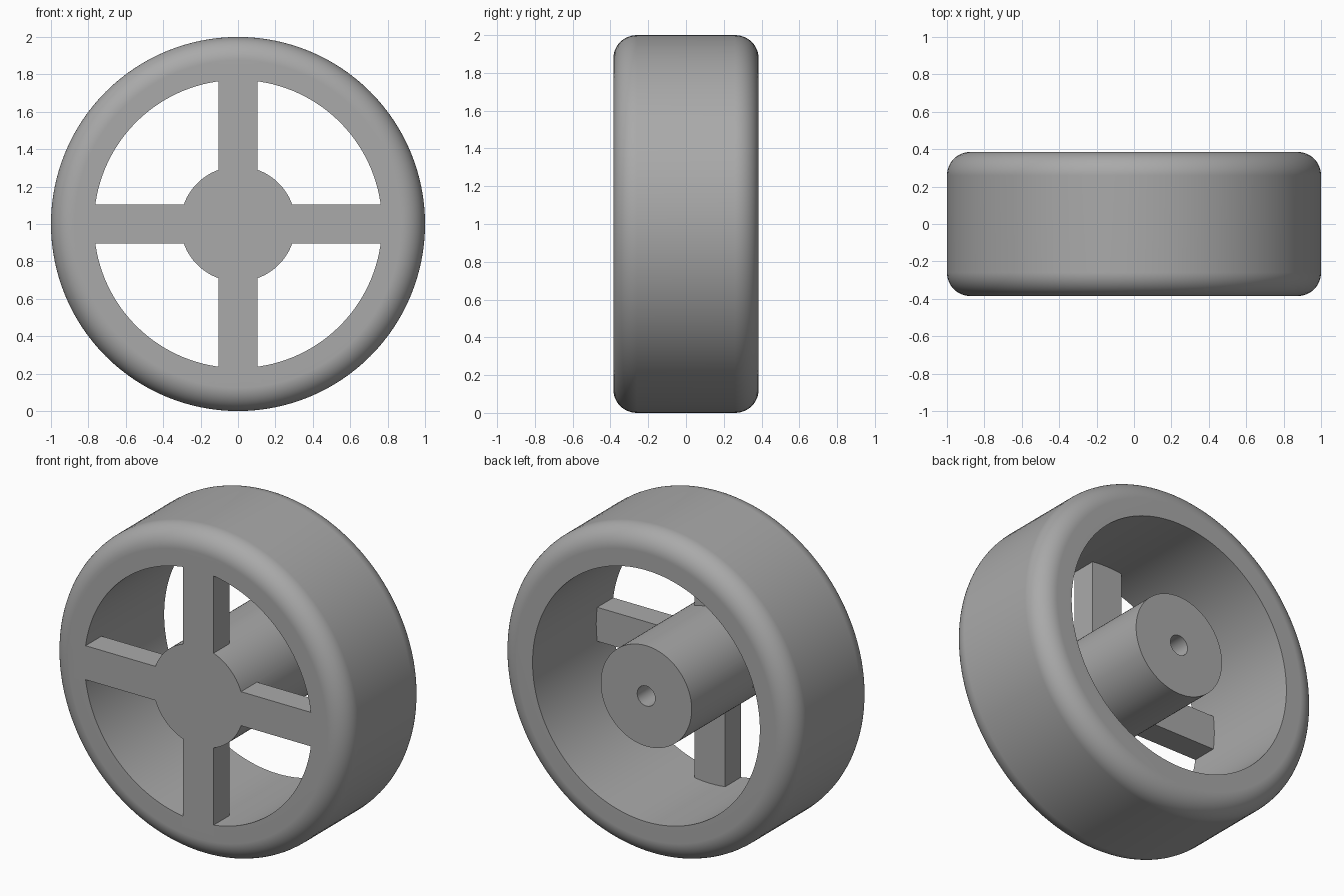
import bpy
import bmesh
import math

if "Cube" in bpy.data.objects:
    bpy.data.objects.remove(bpy.data.objects["Cube"], do_unlink=True)

HALF_WIDTH = 0.385
RIM_OUTER, RIM_INNER, FILLET = 1.0, 0.77, 0.125
HUB_RADIUS, BORE_RADIUS, BORE_DEPTH = 0.308, 0.061, 0.5
SPOKE_WIDTH, SPOKE_DEPTH = 0.208, 0.154
SEGMENTS = 128

grey = bpy.data.materials.new("plain grey")
grey.use_nodes = True
colour = (0.4, 0.4, 0.4, 1)
grey.diffuse_color = colour
grey.node_tree.nodes["Principled BSDF"].inputs["Base Color"].default_value = colour


def add_object(name, bm):
    bmesh.ops.recalc_face_normals(bm, faces=bm.faces)
    mesh = bpy.data.meshes.new(name)
    bm.to_mesh(mesh)
    bm.free()
    mesh.materials.append(grey)
    obj = bpy.data.objects.new(name, mesh)
    bpy.context.collection.objects.link(obj)
    obj.location.z = RIM_OUTER
    return obj


def lathe(name, profile, closed):
    """Spin (radius, y) points around the wheel axis."""
    bm = bmesh.new()
    verts = [bm.verts.new((r, y, 0)) for r, y in profile]
    pairs = list(zip(verts, verts[1:]))
    if closed:
        pairs.append((verts[-1], verts[0]))
    edges = [bm.edges.new(p) for p in pairs]
    bmesh.ops.spin(bm, geom=verts + edges, cent=(0, 0, 0), axis=(0, 1, 0),
                   angle=math.tau, steps=SEGMENTS, use_merge=True)
    bmesh.ops.remove_doubles(bm, verts=bm.verts, dist=0.0001)
    return add_object(name, bm)


def bar(name, size_x, size_z):
    """Spoke pair across the wheel, flush with the front."""
    bm = bmesh.new()
    bmesh.ops.create_cube(bm, size=1)
    bmesh.ops.scale(bm, vec=(size_x, SPOKE_DEPTH, size_z), verts=bm.verts)
    bmesh.ops.translate(bm, vec=(0, SPOKE_DEPTH / 2 - HALF_WIDTH, 0), verts=bm.verts)
    return add_object(name, bm)


# Rim: straight inner wall, rounded outer shoulders
rim_profile = [(RIM_INNER, -HALF_WIDTH)]
for start, side in ((-90, -1), (0, 1)):
    for i in range(13):
        a = math.radians(start + i * 7.5)
        rim_profile.append((RIM_OUTER - FILLET + FILLET * math.cos(a),
                            side * (HALF_WIDTH - FILLET) + FILLET * math.sin(a)))
rim_profile.append((RIM_INNER, HALF_WIDTH))
wheel = lathe("wheel", rim_profile, True)

# Hub: closed at the front, axle bore from the back
bore_end = HALF_WIDTH - BORE_DEPTH
hub = lathe("hub", [(0, -HALF_WIDTH), (HUB_RADIUS, -HALF_WIDTH),
                    (HUB_RADIUS, HALF_WIDTH), (BORE_RADIUS, HALF_WIDTH),
                    (BORE_RADIUS, bore_end), (0, bore_end)], False)

# Spokes: two crossing bars let into the rim
reach = RIM_INNER + RIM_OUTER - FILLET
level_spokes = bar("level_spokes", reach, SPOKE_WIDTH)
upright_spokes = bar("upright_spokes", SPOKE_WIDTH, reach)

# Join everything into one solid
bpy.context.view_layer.objects.active = wheel
for part in (level_spokes, upright_spokes, hub):
    union = wheel.modifiers.new("union", "BOOLEAN")
    union.operation = "UNION"
    union.solver = "EXACT"
    union.object = part
    bpy.ops.object.modifier_apply(modifier=union.name)
    bpy.data.objects.remove(part, do_unlink=True)

# Smooth curves, crisp corners
bpy.ops.object.select_all(action="DESELECT")
wheel.select_set(True)
bpy.ops.object.shade_smooth_by_angle(angle=math.radians(30))
weighted = wheel.modifiers.new("weighted normals", "WEIGHTED_NORMAL")
weighted.keep_sharp = True
